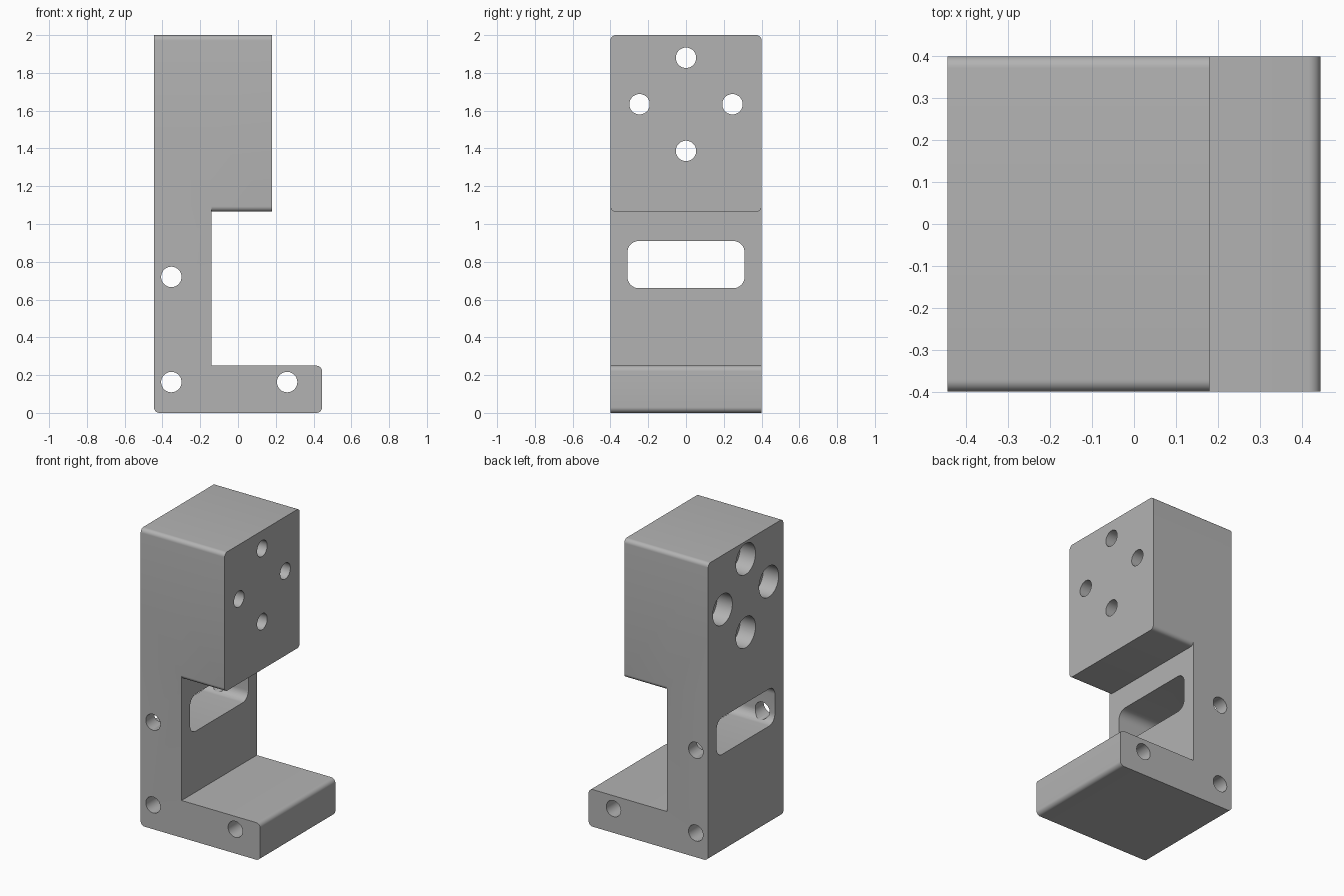
import bpy, bmesh, math
from mathutils import Matrix, Vector

if "Cube" in bpy.data.objects:
    bpy.data.objects.remove(bpy.data.objects["Cube"])

X0, X1 = -0.445, 0.445       # overall length
COLUMN_X, HEAD_X = -0.14, 0.18
HALF_Y = 0.4
FOOT_Z, HEAD_Z, TOP_Z = 0.25, 1.065, 2.0
HOLE_R, BORE_R, BORE_DEPTH = 0.054, 0.104, 0.115

steel = bpy.data.materials.new("plain grey")
steel.use_nodes = True
grey = (0.45, 0.45, 0.45, 1)
steel.diffuse_color = grey
steel.node_tree.nodes["Principled BSDF"].inputs["Base Color"].default_value = grey


def finish(bm, name):
    bmesh.ops.recalc_face_normals(bm, faces=bm.faces)
    mesh = bpy.data.meshes.new(name)
    bm.to_mesh(mesh)
    bm.free()
    mesh.materials.append(steel)
    ob = bpy.data.objects.new(name, mesh)
    bpy.context.collection.objects.link(ob)
    return ob


def round_edges(bm, axis, radius, segments, rule=lambda p: True):
    """Round the edges that run along an axis and whose middle meets the rule."""
    edges = []
    for e in bm.edges:
        a, b = (v.co for v in e.verts)
        along = abs((b - a).normalized()[axis]) > 0.99
        if along and rule((a + b) / 2):
            edges.append(e)
    bmesh.ops.bevel(bm, geom=edges, offset=radius, segments=segments,
                    profile=0.5, affect='EDGES')


def box(name, low, high, axis, radius, segments=8):
    low, high = Vector(low), Vector(high)
    bm = bmesh.new()
    bmesh.ops.create_cube(bm, size=1)
    for v in bm.verts:
        v.co = (low + high) / 2 + v.co * (high - low)
    round_edges(bm, axis, radius, segments)
    return finish(bm, name)


def cylinder(name, centre, axis, radius, length):
    turn = Matrix.Rotation(math.pi / 2, 4, 'Y' if axis == 0 else 'X')
    bm = bmesh.new()
    bmesh.ops.create_cone(bm, cap_ends=True, segments=48, radius1=radius,
                          radius2=radius, depth=length,
                          matrix=Matrix.Translation(centre) @ turn)
    return finish(bm, name)


def combine(target, tool, operation):
    mod = target.modifiers.new("combine", 'BOOLEAN')
    mod.operation, mod.solver, mod.object = operation, 'EXACT', tool
    bpy.context.view_layer.objects.active = target
    bpy.ops.object.modifier_apply(modifier=mod.name)
    bpy.data.objects.remove(tool)


# L-shaped column and foot, with the foot corners rounded
outline = [(X0, 0), (X1, 0), (X1, FOOT_Z), (COLUMN_X, FOOT_Z),
           (COLUMN_X, 1.5), (X0, 1.5)]
bm = bmesh.new()
face = bm.faces.new([bm.verts.new((x, -HALF_Y, z)) for x, z in outline])
side = bmesh.ops.extrude_face_region(bm, geom=[face])["geom"]
for v in side:
    if isinstance(v, bmesh.types.BMVert):
        v.co.y = HALF_Y
bmesh.ops.recalc_face_normals(bm, faces=bm.faces)
round_edges(bm, 1, 0.03, 8, lambda p: p.z < 0.01 or p.x > X1 - 0.01)
bracket = finish(bm, "mounting_bracket")

# Overhanging head block, rounded along its length
head = box("head", (X0, -HALF_Y, HEAD_Z), (HEAD_X, HALF_Y, TOP_Z), 0, 0.028)
combine(bracket, head, 'UNION')

# Rounded window through the column
window = box("window_cutter", (-0.7, -0.31, 0.66), (0.1, 0.31, 0.91), 0, 0.06)
combine(bracket, window, 'DIFFERENCE')

# Cross holes through the column and foot
for x, z in [(-0.353, 0.72), (-0.353, 0.163), (0.26, 0.163)]:
    combine(bracket, cylinder("cross_hole", (x, 0, z), 1, HOLE_R, 2), 'DIFFERENCE')

# Diamond of counterbored holes through the head
for y, z in [(0, 1.88), (0, 1.387), (-0.246, 1.634), (0.246, 1.634)]:
    combine(bracket, cylinder("bolt_hole", (0, y, z), 0, HOLE_R, 2), 'DIFFERENCE')
    combine(bracket, cylinder("counterbore", (X0, y, z), 0, BORE_R, 2 * BORE_DEPTH),
            'DIFFERENCE')

# Smooth rounds, sharp corners
bpy.ops.object.select_all(action='DESELECT')
bracket.select_set(True)
bpy.context.view_layer.objects.active = bracket
bpy.ops.object.shade_smooth_by_angle(angle=math.radians(30))
